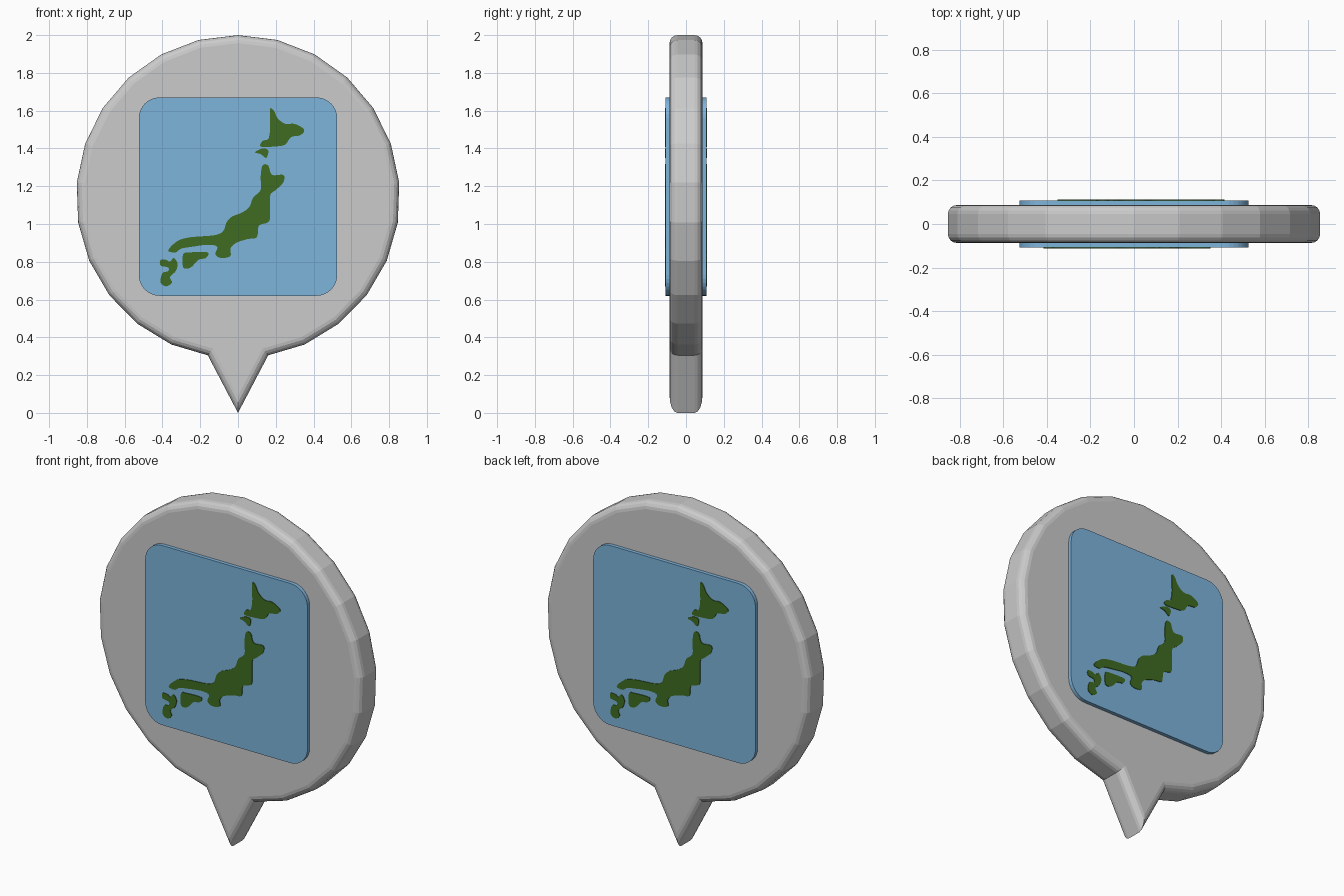
import bpy, bmesh
from math import sin, cos, radians
from mathutils import Vector, Matrix

if "Cube" in bpy.data.objects:
    bpy.data.objects.remove(bpy.data.objects["Cube"])


def material(name, color):
    m = bpy.data.materials.new(name)
    m.diffuse_color = (*color, 1)
    m.use_nodes = True
    m.node_tree.nodes["Principled BSDF"].inputs["Base Color"].default_value = m.diffuse_color
    return m


def slab(name, outlines, y0, y1, mat=None, bevel=0, turn=False):
    """Extrude closed x/z outlines from y0 to y1, optionally turned to the back."""
    bm = bmesh.new()
    for pts in outlines:
        face = bm.faces.new([bm.verts.new((x, y0, z)) for x, z in pts])
        ext = bmesh.ops.extrude_face_region(bm, geom=[face], use_keep_orig=True)
        verts = [g for g in ext["geom"] if isinstance(g, bmesh.types.BMVert)]
        bmesh.ops.translate(bm, verts=verts, vec=(0, y1 - y0, 0))
    bmesh.ops.recalc_face_normals(bm, faces=bm.faces[:])
    if bevel:
        rim = [e for e in bm.edges if abs(e.verts[0].co.y - e.verts[1].co.y) < 1e-5]
        bmesh.ops.bevel(bm, geom=rim, offset=bevel, segments=4, profile=0.5,
                        affect='EDGES', clamp_overlap=True)
    if turn:
        bmesh.ops.rotate(bm, verts=bm.verts[:], matrix=Matrix.Rotation(radians(180), 3, 'Z'))
    mesh = bpy.data.meshes.new(name)
    bm.to_mesh(mesh)
    bm.free()
    obj = bpy.data.objects.new(name, mesh)
    bpy.context.collection.objects.link(obj)
    if mat:
        mesh.materials.append(mat)
    return obj


def smooth_loop(pts, steps=4):
    """Closed Catmull-Rom loop through points given in hundredths."""
    p = [Vector(q) / 100 for q in pts]
    n, out = len(p), []
    for i in range(n):
        a, b, c, d = p[i - 1], p[i], p[(i + 1) % n], p[(i + 2) % n]
        for k in range(steps):
            t = k / steps
            out.append(0.5 * (2 * b + (c - a) * t + (2 * a - 5 * b + 4 * c - d) * t**2
                              + (3 * b - a - 3 * c + d) * t**3))
    return out


# Pin body: faceted disc with a pointed tail
R, CZ, STEP = 0.857, 1.143, radians(14.15)
right = [(R * sin(i * STEP), CZ + R * cos(i * STEP)) for i in range(1, 13)]
right[-1] = (0.16, 0.305)
left = [(-x, z) for x, z in reversed(right)]
slab("pin_body", [[(0, 2.0)] + right + [(0, 0)] + left], -0.087, 0.087, bevel=0.042)

# Rounded square panel outline
H, C, PZ = 0.525, 0.11, 1.145
panel = []
for q in range(4):
    sx, sz = [(1, 1), (-1, 1), (-1, -1), (1, -1)][q]
    for k in range(9):
        a = radians(90 * q + 90 * k / 8)
        panel.append((sx * (H - C) + C * cos(a), PZ + sz * (H - C) + C * sin(a)))

# Island outlines, x/z in hundredths
north = [(17, 161), (19, 160), (21, 156), (25, 153), (30, 153), (35, 150), (33, 147),
         (28, 146), (25, 142), (19, 141), (12, 141), (13, 144), (16, 145), (17, 150), (17, 155)]
north_cape = [(9, 138), (13, 140), (16, 139), (15, 135), (12, 137)]
main = [(13, 131), (16, 131), (18, 126), (24, 126), (24, 122), (20, 118), (17, 115),
        (17, 105), (16, 101), (11, 99), (10, 93), (5, 92), (-1, 90), (-4, 87), (-4, 83),
        (-9, 82), (-12, 84), (-11, 88), (-16, 89), (-24, 88), (-30, 87), (-33, 85),
        (-37, 86), (-32, 91), (-25, 93), (-13, 94), (-8, 96), (-6, 101), (-3, 104),
        (2, 106), (6, 109), (8, 114), (12, 118), (12, 125)]
south_east = [(-29, 84), (-25, 85), (-16, 85), (-17, 82), (-21, 81), (-25, 77), (-29, 77)]
south_west = [(-41, 81), (-38, 81), (-36, 80), (-34, 82), (-32, 79), (-33, 75), (-36, 72),
              (-35, 69), (-38, 67), (-41, 69), (-40, 74), (-37, 75), (-37, 77), (-41, 78)]
islands = [smooth_loop(s) for s in (north, north_cape, main, south_east, south_west)]

# Sea panel and islands on both faces
blue = material("sea_blue", (0.21, 0.46, 0.72))
green = material("land_green", (0.05, 0.15, 0.015))
for side, turn in (("front", False), ("back", True)):
    slab(side + "_sea_panel", [panel], -0.108, -0.08, blue, turn=turn)
    slab(side + "_islands", islands, -0.112, -0.1, green, turn=turn)
